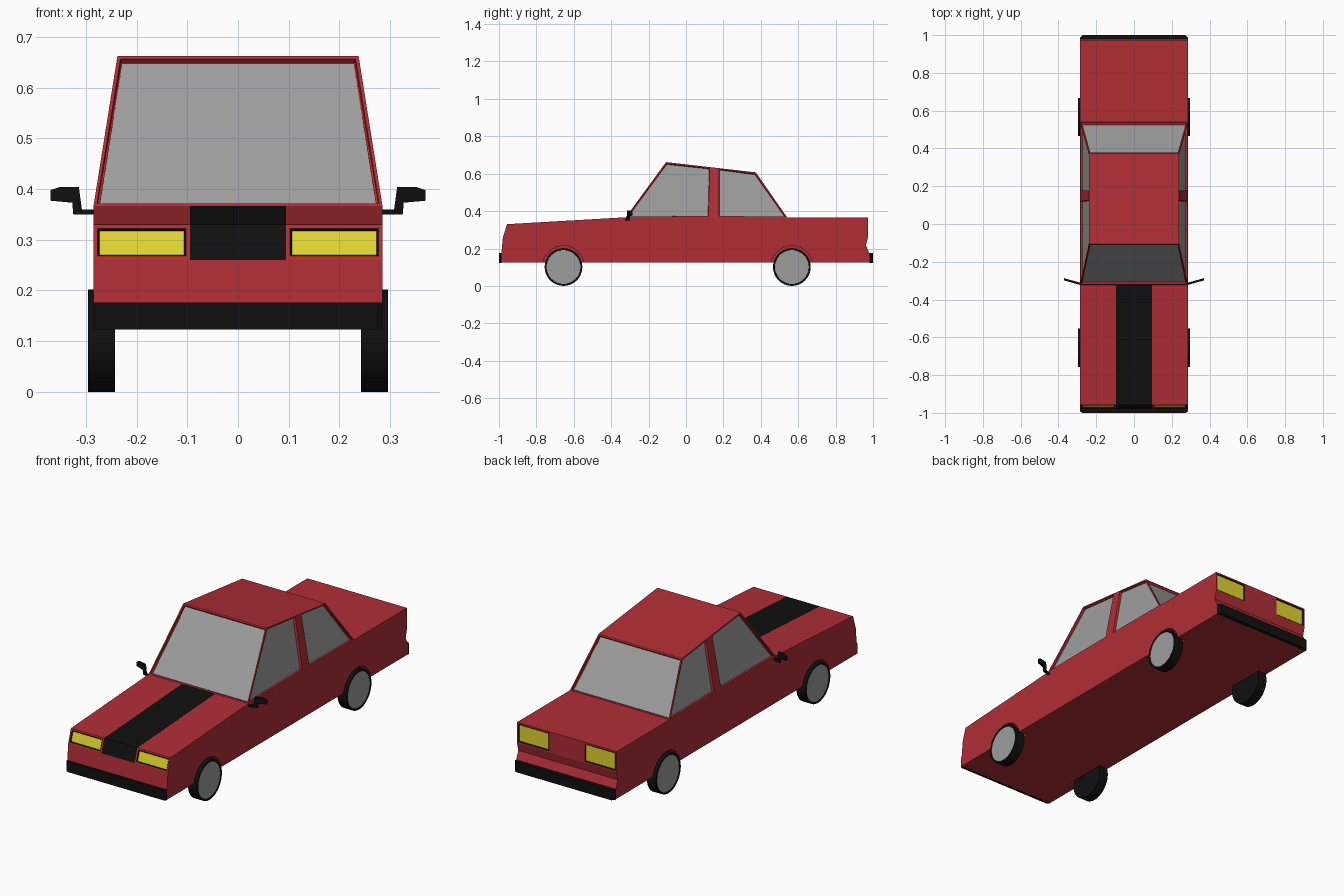
import bpy, bmesh, math
from mathutils import Matrix, Vector

if "Cube" in bpy.data.objects:
    bpy.data.objects.remove(bpy.data.objects["Cube"])


def mat(name, rgb):
    m = bpy.data.materials.new(name)
    m.diffuse_color = (*rgb, 1)
    m.use_nodes = True
    m.node_tree.nodes["Principled BSDF"].inputs["Base Color"].default_value = m.diffuse_color
    return m


RED = mat("red paint", (0.43, 0.027, 0.036))
BLACK = mat("black trim", (0.005, 0.005, 0.005))
GREY = mat("grey glass", (0.34, 0.34, 0.34))
YELLOW = mat("yellow lamp", (0.74, 0.66, 0.03))


def finish(bm, name, mats):
    bmesh.ops.recalc_face_normals(bm, faces=bm.faces[:])
    me = bpy.data.meshes.new(name)
    bm.to_mesh(me)
    bm.free()
    ob = bpy.data.objects.new(name, me)
    bpy.context.collection.objects.link(ob)
    for m in mats:
        me.materials.append(m)
    return ob


def recess(bm, face, border, lip, depth, ring_mat, inner_mat):
    """Frame a face with a border, then sink its middle."""
    bmesh.ops.inset_individual(bm, faces=[face], thickness=border, depth=0)
    face.material_index = ring_mat
    bmesh.ops.inset_individual(bm, faces=[face], thickness=lip, depth=-depth)
    face.material_index = inner_mat


def prism(bm, pts, offset):
    """Extrude a closed polygon of 3D points by a vector."""
    a = [bm.verts.new(p) for p in pts]
    b = [bm.verts.new(Vector(p) + Vector(offset)) for p in pts]
    bm.faces.new(a)
    bm.faces.new(b)
    for i in range(len(a)):
        j = (i + 1) % len(a)
        bm.faces.new((a[i], a[j], b[j], b[i]))


def cylinder(bm, r, x0, x1, y, z, seg=32):
    m = Matrix.Translation(((x0 + x1) / 2, y, z)) @ Matrix.Rotation(math.pi / 2, 4, 'Y')
    return bmesh.ops.create_cone(bm, cap_ends=True, segments=seg, radius1=r,
                                 radius2=r, depth=abs(x1 - x0), matrix=m)["verts"]


W = 0.285

# Body: side profile carried across four x columns, stripe in the middle
profile = [(-0.987, 0.124), (-0.987, 0.175), (-0.979, 0.26), (-0.957, 0.33),
           (-0.32, 0.367), (0.973, 0.367), (0.973, 0.26), (0.962, 0.217),
           (0.98, 0.175), (0.98, 0.124)]
FRONT, HOOD, REAR = 2, 3, 5
bm = bmesh.new()
cols = [[bm.verts.new((x, y, z)) for y, z in profile] for x in (-W, -0.095, 0.095, W)]
bm.faces.new(cols[0])
bm.faces.new(cols[3])
lamps = []
for c in range(3):
    for i in range(len(profile)):
        j = (i + 1) % len(profile)
        f = bm.faces.new((cols[c][i], cols[c][j], cols[c + 1][j], cols[c + 1][i]))
        if c == 1 and i in (FRONT, HOOD):
            f.material_index = 1
        if c != 1 and i in (FRONT, REAR):
            lamps.append(f)
bmesh.ops.recalc_face_normals(bm, faces=bm.faces[:])
for f in lamps:
    recess(bm, f, 0.011, 0.006, 0.004, 1, 2)
body = finish(bm, "body", [RED, BLACK, YELLOW])

# Wheel arch cutter
AXLES = (-0.655, 0.566)
bm = bmesh.new()
for s in (-1, 1):
    for y in AXLES:
        cylinder(bm, 0.113, s * 0.235, s * 0.35, y, 0.101)
cutter = finish(bm, "wheel_arch_cutter", [RED])
cutter.hide_render = True
cutter.display_type = 'WIRE'
mod = body.modifiers.new("wheel arches", 'BOOLEAN')
mod.operation = 'DIFFERENCE'
mod.solver = 'EXACT'
mod.object = cutter

# Cabin: tapered shell with sunken windows
low = [-0.322, 0.126, 0.170, 0.54]
high = [-0.107, 0.133, 0.170, 0.374]
roof_z = lambda y: 0.662 - 0.055 * (y + 0.107) / 0.481
bm = bmesh.new()
lo, hi = {}, {}
for s in (-1, 1):
    lo[s] = [bm.verts.new((s * W, y, 0.367)) for y in low]
    hi[s] = [bm.verts.new((s * 0.238, y, roof_z(y))) for y in high]
windows = []
for i in range(3):
    bm.faces.new((hi[-1][i], hi[1][i], hi[1][i + 1], hi[-1][i + 1]))
    bm.faces.new((lo[-1][i], lo[1][i], lo[1][i + 1], lo[-1][i + 1]))
    for s in (-1, 1):
        f = bm.faces.new((lo[s][i], lo[s][i + 1], hi[s][i + 1], hi[s][i]))
        if i != 1:
            windows.append(f)
for i in (0, 3):
    windows.append(bm.faces.new((lo[-1][i], lo[1][i], hi[1][i], hi[-1][i])))
bmesh.ops.recalc_face_normals(bm, faces=bm.faces[:])
for f in windows:
    recess(bm, f, 0.009, 0.003, 0.012, 0, 1)
finish(bm, "cabin", [RED, GREY])

# Bumpers with chamfered corners
for name, y0, y1 in (("front_bumper", -0.987, -1.0), ("rear_bumper", 0.98, 1.0)):
    bm = bmesh.new()
    ym = y0 + (y1 - y0) * 0.4
    prism(bm, [(-W, y0, 0.123), (-W, ym, 0.123), (-W + 0.012, y1, 0.123),
               (W - 0.012, y1, 0.123), (W, ym, 0.123), (W, y0, 0.123)], (0, 0, 0.053))
    finish(bm, name, [BLACK])

# Wheels: black tyre with a grey outer disc
for s, side in ((-1, "left"), (1, "right")):
    for y, end in zip(AXLES, ("front", "rear")):
        bm = bmesh.new()
        cylinder(bm, 0.101, s * 0.243, s * 0.296, y, 0.101)
        bmesh.ops.recalc_face_normals(bm, faces=bm.faces[:])
        cap = max(bm.faces, key=lambda f: s * f.calc_center_median().x)
        recess(bm, cap, 0.009, 0.001, 0.002, 0, 1)
        finish(bm, f"{end}_{side}_wheel", [BLACK, GREY])

# Side mirrors: stem and head swept slightly backwards
outline = [(0.28, 0.35), (0.325, 0.35), (0.327, 0.373), (0.37, 0.377),
           (0.37, 0.398), (0.352, 0.404), (0.314, 0.404), (0.308, 0.36), (0.28, 0.36)]
for s, side in ((-1, "left"), (1, "right")):
    bm = bmesh.new()
    prism(bm, [(s * x, -0.324 + (x - 0.28) * 0.28, z) for x, z in outline], (0, 0.012, 0))
    finish(bm, f"{side}_mirror", [BLACK])
